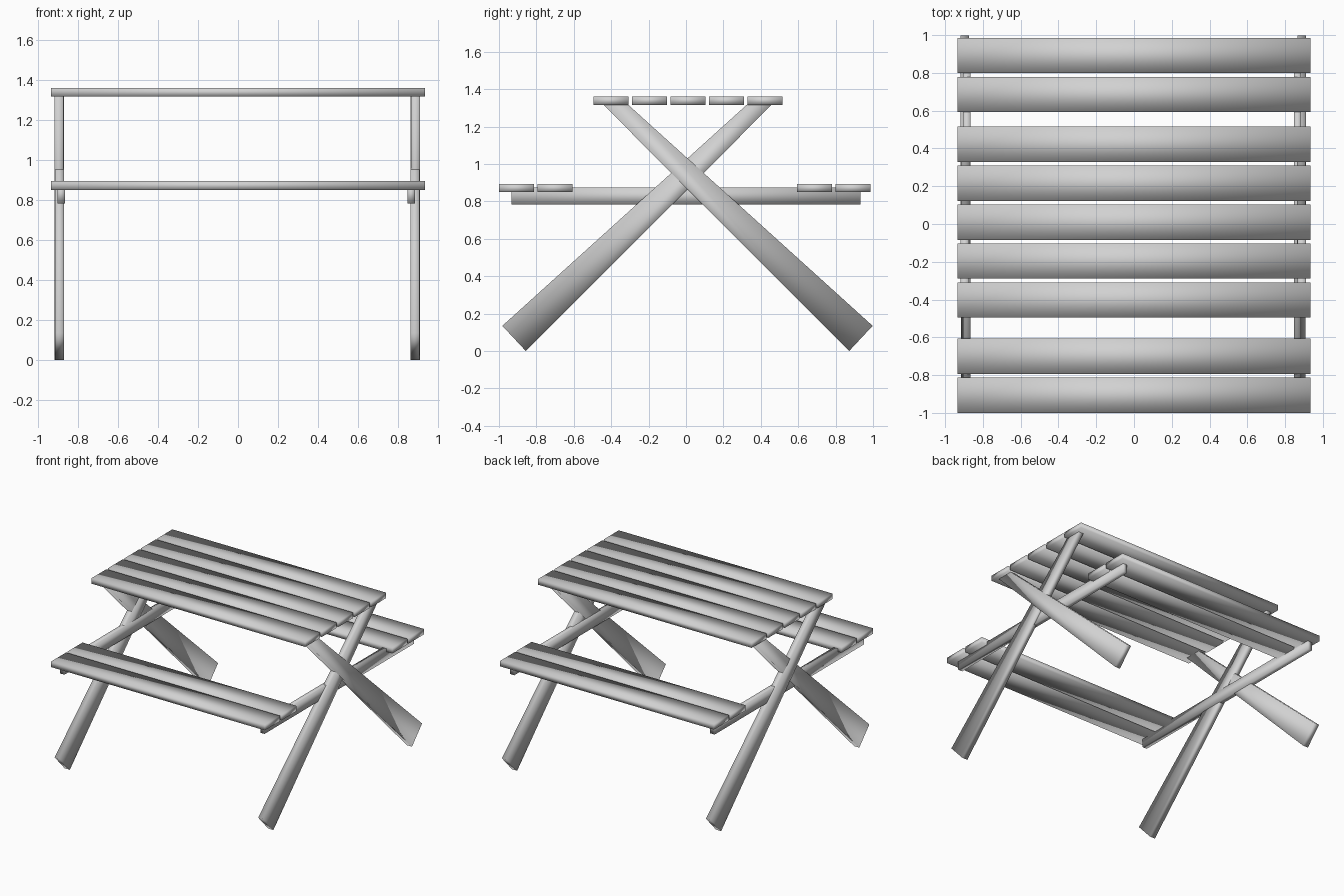
import bpy
import bmesh

cube = bpy.data.objects.get("Cube")
if cube:
    bpy.data.objects.remove(cube, do_unlink=True)

# One plain grey for the whole table
grey = bpy.data.materials.new("plain grey")
grey.use_nodes = True
colour = (0.64, 0.64, 0.64, 1)
grey.diffuse_color = colour
grey.node_tree.nodes["Principled BSDF"].inputs["Base Color"].default_value = colour


def board(name, outline, x0, x1):
    """Extrude a (y, z) outline along x into a softly shaded board."""
    bm = bmesh.new()
    near = [bm.verts.new((x0, y, z)) for y, z in outline]
    far = [bm.verts.new((x1, y, z)) for y, z in outline]
    bm.faces.new(near)
    bm.faces.new(far)
    n = len(outline)
    for i in range(n):
        j = (i + 1) % n
        bm.faces.new((near[i], near[j], far[j], far[i]))
    bmesh.ops.recalc_face_normals(bm, faces=bm.faces)
    for face in bm.faces:
        face.smooth = True
    mesh = bpy.data.meshes.new(name)
    bm.to_mesh(mesh)
    bm.free()
    mesh.materials.append(grey)
    obj = bpy.data.objects.new(name, mesh)
    bpy.context.collection.objects.link(obj)
    return obj


def rect(y0, y1, z0, z1):
    return [(y0, z0), (y1, z0), (y1, z1), (y0, z1)]


HALF_LENGTH = 0.935
PLANK = 0.187
PITCH = 0.206
MID = 0.008


def planks(name, first, count, z0, z1):
    for i in range(count):
        y = first + i * PITCH
        board(f"{name}_{i + 1}", rect(y - PLANK / 2, y + PLANK / 2, z0, z1),
              -HALF_LENGTH, HALF_LENGTH)


# Table top and the two benches
planks("table_plank", -0.402, 5, 1.317, 1.36)
planks("front_bench_plank", -0.906, 2, 0.85, 0.894)
planks("back_bench_plank", 0.686, 2, 0.85, 0.894)

# Tapered crossed legs, cut flat under the table top
leg = [(0.864, 0.0), (0.99, 0.135), (-0.318, 1.318), (-0.451, 1.318)]
for side, inner, outer in (("left", 0.864, 0.909), ("right", -0.871, -0.916)):
    step = 0.002 if outer > 0 else -0.002
    board(f"{side}_back_leg", [(MID + y, z) for y, z in leg], inner + step, outer + step)
    board(f"{side}_front_leg", [(MID - y, z) for y, z in leg], inner, outer)

# Cross beams carrying the benches
beam = rect(-0.933, 0.933, 0.783, 0.874)
board("left_beam", beam, 0.848, 0.885)
board("right_beam", beam, -0.904, -0.865)
